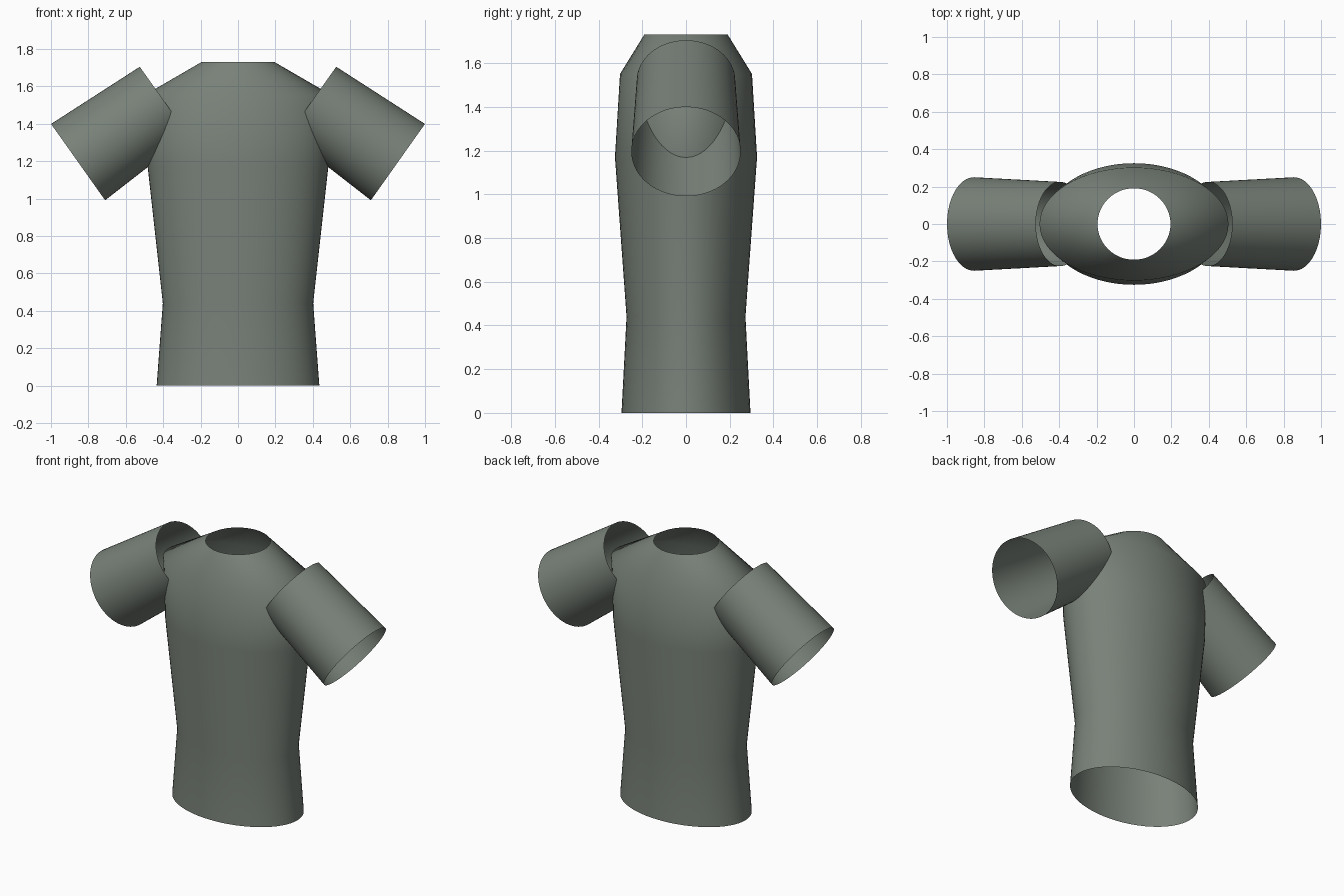
import bpy
import math
from mathutils import Matrix, Vector

if "Cube" in bpy.data.objects:
    bpy.data.objects.remove(bpy.data.objects["Cube"])

SEGMENTS = 64

fabric = bpy.data.materials.new("grey_green_fabric")
fabric.diffuse_color = (0.19, 0.22, 0.19, 1)
fabric.use_nodes = True
fabric.node_tree.nodes["Principled BSDF"].inputs["Base Color"].default_value = fabric.diffuse_color


def open_tube(name, rings, matrix=Matrix.Identity(4)):
    """Loft elliptical rings (height, x radius, y radius) into an open tube."""
    verts, faces = [], []
    for z, rx, ry in rings:
        for i in range(SEGMENTS):
            a = 2 * math.pi * i / SEGMENTS
            verts.append(matrix @ Vector((rx * math.cos(a), ry * math.sin(a), z)))
    for r in range(len(rings) - 1):
        for i in range(SEGMENTS):
            j = (i + 1) % SEGMENTS
            a, b = r * SEGMENTS, (r + 1) * SEGMENTS
            faces.append((a + i, a + j, b + j, b + i))
    mesh = bpy.data.meshes.new(name)
    mesh.from_pydata(verts, [], faces)
    mesh.materials.append(fabric)
    mesh.shade_smooth()
    obj = bpy.data.objects.new(name, mesh)
    bpy.context.collection.objects.link(obj)
    return obj


# Shirt body: hem, waist, chest, shoulder, neck opening
open_tube("shirt_body", [
    (0.0, 0.435, 0.295),
    (0.44, 0.402, 0.272),
    (1.17, 0.483, 0.325),
    (1.55, 0.505, 0.302),
    (1.73, 0.195, 0.191),
])

# Sleeves: tapered open tubes running from inside the shoulder to the cuff
for side, label in ((-1, "left"), (1, "right")):
    start = Vector((side * 0.395, 0, 1.521))
    cuff = Vector((side * 0.855, 0, 1.195))
    axis = cuff - start
    turn = Vector((0, 0, 1)).rotation_difference(axis).to_matrix().to_4x4()
    open_tube(label + "_sleeve",
              [(0, 0.225, 0.225), (axis.length, 0.25, 0.25)],
              Matrix.Translation(start) @ turn)
